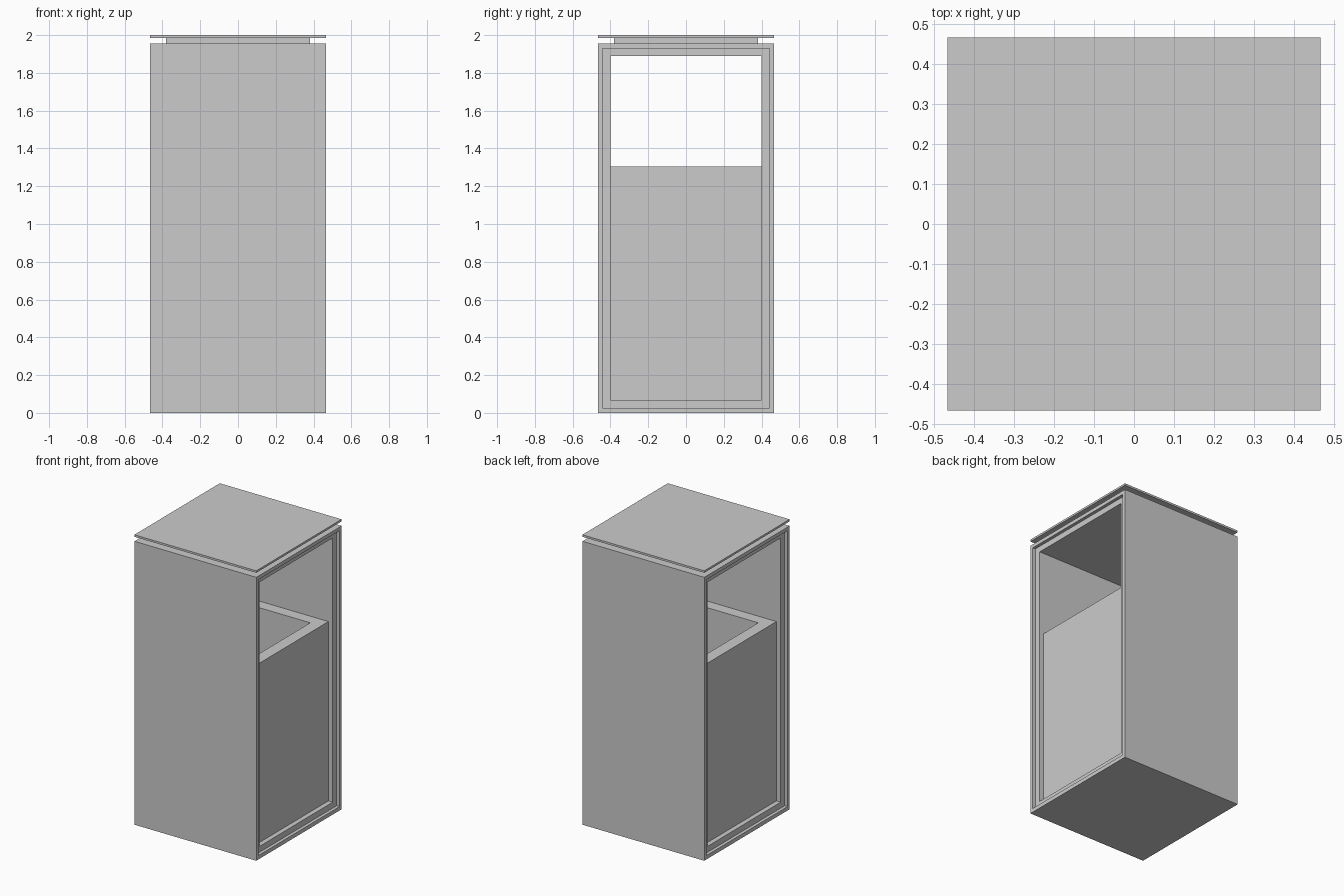
import bpy, bmesh

if "Cube" in bpy.data.objects:
    bpy.data.objects.remove(bpy.data.objects["Cube"])


def loft_rings(name, rings, closed=True):
    """Join rectangular rings in order. closed: last joins first, otherwise ends are capped."""
    bm = bmesh.new()
    loops = [[bm.verts.new(p) for p in ring] for ring in rings]
    n = len(loops)
    for i in range(n if closed else n - 1):
        a, b = loops[i], loops[(i + 1) % n]
        for j in range(4):
            k = (j + 1) % 4
            bm.faces.new((a[j], a[k], b[k], b[j]))
    if not closed:
        bm.faces.new(loops[0])
        bm.faces.new(loops[-1])
    bmesh.ops.recalc_face_normals(bm, faces=bm.faces)
    mesh = bpy.data.meshes.new(name)
    bm.to_mesh(mesh)
    bm.free()
    obj = bpy.data.objects.new(name, mesh)
    bpy.context.collection.objects.link(obj)
    return obj


def ring_x(x, y, z0, z1):
    return [(x, -y, z0), (x, y, z0), (x, y, z1), (x, -y, z1)]


def ring_z(z, x, y):
    return [(-x, -y, z), (x, -y, z), (x, y, z), (-x, y, z)]


def box(name, hx, hy, z0, z1):
    return loft_rings(name, [ring_z(z0, hx, hy), ring_z(z1, hx, hy)], False)


# Housing: a tunnel open at both x ends, with a stepped frame around each opening
OUTER = (0.465, 0.0, 1.955)
STEP = (0.443, 0.027, 1.93)
INNER = (0.40, 0.068, 1.89)
half = [(0.465, OUTER), (0.465, STEP), (0.443, STEP), (0.443, INNER)]
profile = half + [(-x, size) for x, size in reversed(half)]
loft_rings("housing", [ring_x(x, *size) for x, size in profile])

# Open-topped inner bin with a thick rim
loft_rings("inner_bin", [
    ring_z(0.068, 0.41, 0.40),
    ring_z(1.305, 0.41, 0.40),
    ring_z(1.305, 0.328, 0.32),
    ring_z(0.15, 0.328, 0.32),
], closed=False)

# Raised lid on a narrower neck
box("lid_neck", 0.38, 0.38, 1.955, 1.986)
box("lid", 0.465, 0.465, 1.986, 2.0)
